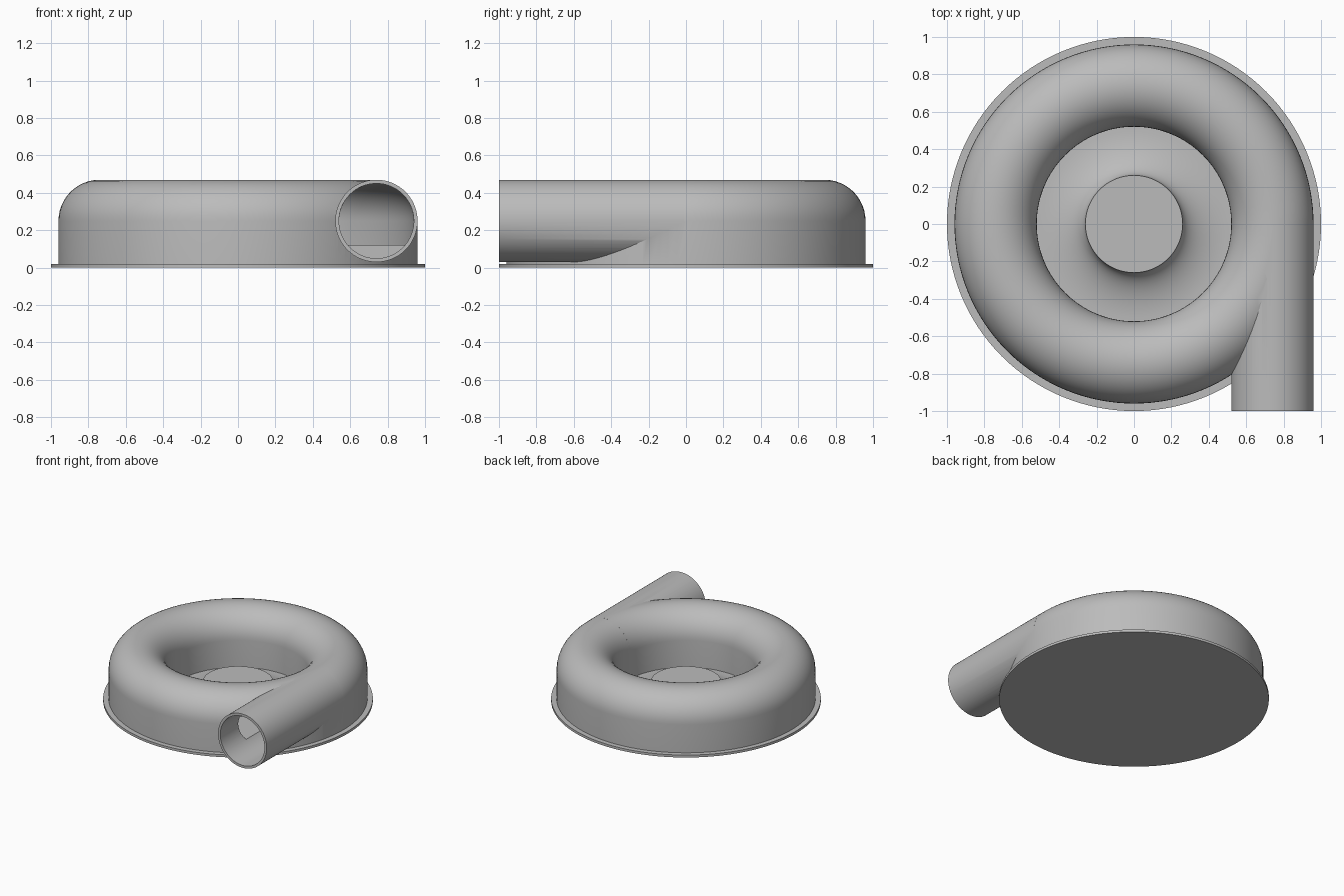
import bpy, bmesh
from math import pi, sin, cos, radians
from mathutils import Matrix, Vector

if "Cube" in bpy.data.objects:
    bpy.data.objects.remove(bpy.data.objects["Cube"], do_unlink=True)

grey = bpy.data.materials.new("plain grey")
grey.use_nodes = True
COLOUR = (0.5, 0.5, 0.5, 1)
grey.diffuse_color = COLOUR
grey.node_tree.nodes["Principled BSDF"].inputs["Base Color"].default_value = COLOUR

MID_R, MID_Z, TUBE = 0.74, 0.25, 0.22   # scroll centre line and tube radius
WALL = 0.02


def finish(bm, name):
    bmesh.ops.recalc_face_normals(bm, faces=bm.faces)
    mesh = bpy.data.meshes.new(name)
    bm.to_mesh(mesh)
    bm.free()
    mesh.materials.append(grey)
    obj = bpy.data.objects.new(name, mesh)
    bpy.context.collection.objects.link(obj)
    return obj


def lathe(name, profile, closed=False, steps=128):
    """Spin an (r, z) profile round the z axis."""
    bm = bmesh.new()
    verts = [bm.verts.new((r, 0, z)) for r, z in profile]
    pairs = list(zip(verts, verts[1:] + verts[:1]))
    edges = [bm.edges.new(p) for p in (pairs if closed else pairs[:-1])]
    bmesh.ops.spin(bm, geom=verts + edges, cent=(0, 0, 0), axis=(0, 0, 1),
                   angle=2 * pi, steps=steps, use_merge=True)
    bmesh.ops.remove_doubles(bm, verts=bm.verts, dist=0.0001)
    return finish(bm, name)


def rod(name, radius, y0, y1):
    """Cylinder along y on the outlet axis."""
    bm = bmesh.new()
    place = Matrix.Translation((MID_R, (y0 + y1) / 2, MID_Z)) @ Matrix.Rotation(pi / 2, 4, "X")
    bmesh.ops.create_cone(bm, cap_ends=True, segments=96, radius1=radius,
                          radius2=radius, depth=y1 - y0, matrix=place)
    return finish(bm, name)


def dome(radius, n=24):
    """Half circle over the scroll centre line, inner side first."""
    return [(MID_R - radius * cos(pi * i / n), MID_Z + radius * sin(pi * i / n))
            for i in range(n + 1)]


def combine(target, tool, operation):
    mod = target.modifiers.new(operation.lower(), "BOOLEAN")
    mod.object, mod.operation, mod.solver = tool, operation, "EXACT"
    tool.hide_render = True
    bpy.context.view_layer.objects.active = target
    bpy.ops.object.modifier_apply(modifier=mod.name)
    bpy.data.objects.remove(tool, do_unlink=True)


def smooth(obj):
    bpy.ops.object.select_all(action="DESELECT")
    obj.select_set(True)
    bpy.context.view_layer.objects.active = obj
    bpy.ops.object.shade_smooth_by_angle(angle=radians(30))


# Base flange
flange = lathe("base_flange", [(0, 0), (1, 0), (1, 0.02), (0, 0.02)])

# Flared hub in the middle
cove = [(0.52 - 0.26 * cos(pi / 2 * i / 16), 0.16 - 0.13 * sin(pi / 2 * i / 16))
        for i in range(17)]
hub = lathe("centre_hub", [(0, 0.16)] + cove + [(0.52, 0.01), (0, 0.01)])

# Scroll housing with outlet pipe, hollowed through
housing = lathe("scroll_housing", [(0.52, 0.01)] + dome(TUBE) + [(0.96, 0.01)], True)
combine(housing, rod("outlet_pipe", TUBE, -1, -0.01), "UNION")
inner = TUBE - WALL
channel = lathe("channel_cutter", [(MID_R - inner, 0.12)] + dome(inner)
                + [(MID_R + inner, 0.12)], True)
combine(housing, channel, "DIFFERENCE")
combine(housing, rod("bore_cutter", inner, -1.1, -0.01), "DIFFERENCE")

for part in (flange, hub, housing):
    smooth(part)
